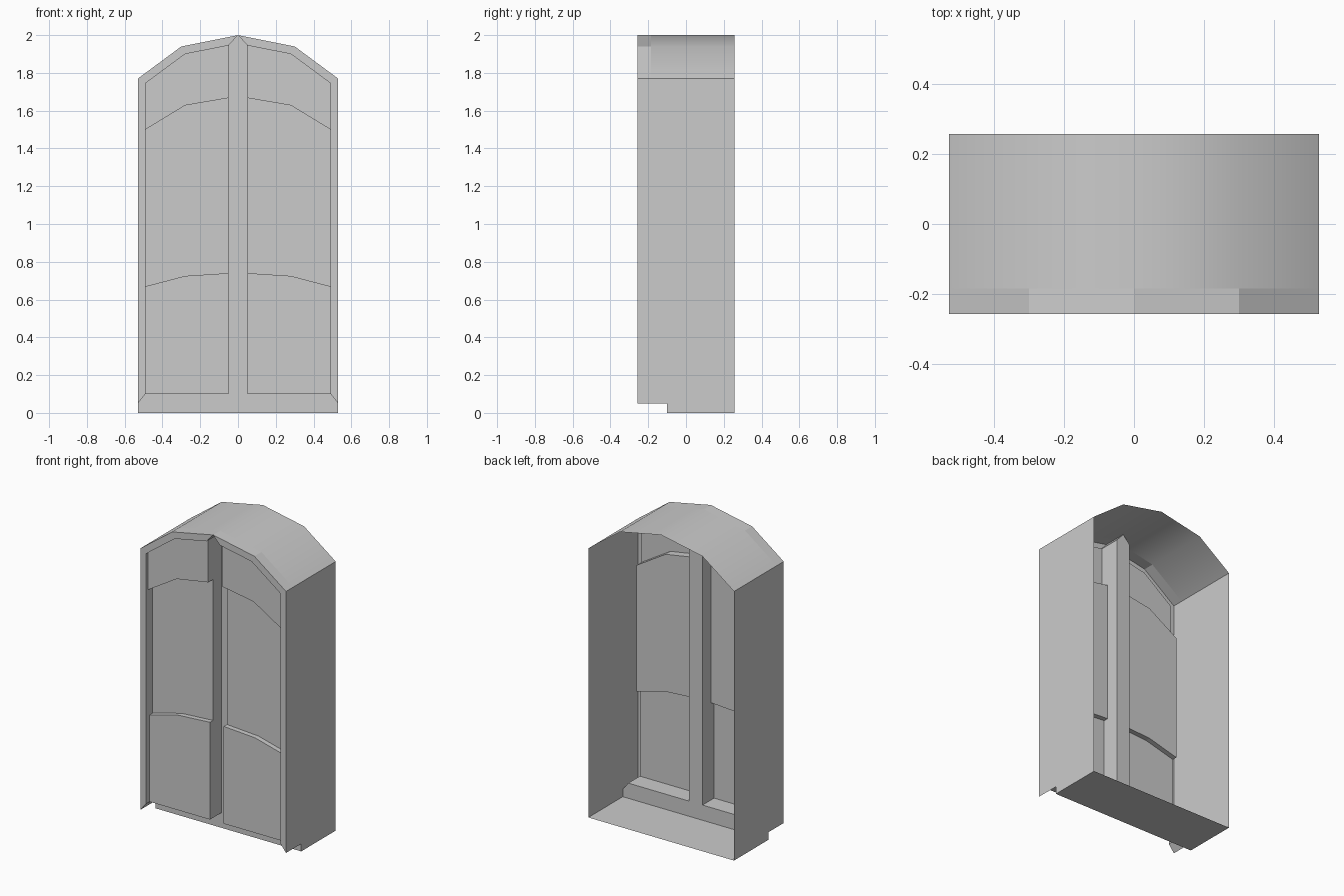
import bpy
import bmesh
import math
from mathutils import Vector

cube = bpy.data.objects.get("Cube")
if cube:
    bpy.data.objects.remove(cube, do_unlink=True)

grey = bpy.data.materials.new("light grey")
grey.use_nodes = True
grey.diffuse_color = (0.6, 0.6, 0.6, 1)
grey.node_tree.nodes["Principled BSDF"].inputs["Base Color"].default_value = (0.6, 0.6, 0.6, 1)

# Depth levels
FRONT, RIM, BOARD, BACK = -0.258, -0.185, -0.1, 0.258
LEFT, RIGHT, UP, DOWN, FORWARD = (Vector(v) for v in (
    (1, 0, 0), (-1, 0, 0), (0, 0, 1), (0, 0, -1), (0, -1, 0)))

# Half outlines as (x, z), from the crown down to the foot
CROWN = [(0, 2), (0.3, 1.94), (0.53, 1.77)]
INNER = [(0.05, 1.945), (0.28, 1.9), (0.49, 1.745)]
RAIL_TOP = [(0.05, 1.667), (0.28, 1.628), (0.49, 1.5)]
RAIL_LOW = [(0.05, 0.74), (0.28, 0.725), (0.49, 0.67)]
SILL = [(0.05, 0.1), (0.28, 0.1), (0.49, 0.1)]
FOOT = (0.53, 0.05)


def face(bm, points, facing, smooth=False):
    """Add one face, turned towards the given direction."""
    f = bm.faces.new([bm.verts.new(p) for p in points])
    f.normal_update()
    if f.normal.dot(facing) < 0:
        f.normal_flip()
    f.smooth = smooth


def flat(bm, outline, y, facing=FORWARD):
    """Fill an (x, z) outline at one depth."""
    face(bm, [(x, y, z) for x, z in outline], facing)


def strip(bm, path, y0, y1, facing, smooth=False):
    """Sweep an (x, z) path from one depth to another."""
    for (xa, za), (xb, zb) in zip(path, path[1:]):
        face(bm, [(xa, y0, za), (xb, y0, zb), (xb, y1, zb), (xa, y1, za)], facing, smooth)


def band(bm, upper, lower, y):
    """Fill between two matching paths at one depth."""
    for i in range(len(upper) - 1):
        flat(bm, [upper[i], upper[i + 1], lower[i + 1], lower[i]], y)


def side(path, s):
    return [(x * s, z) for x, z in path]


def finish(bm, name):
    bmesh.ops.remove_doubles(bm, verts=bm.verts, dist=0.0005)
    mesh = bpy.data.meshes.new(name)
    bm.to_mesh(mesh)
    bm.free()
    mesh.materials.append(grey)
    obj = bpy.data.objects.new(name, mesh)
    bpy.context.collection.objects.link(obj)


# Arched roof: softly shaded behind a faceted front rim
arch = side(CROWN[:0:-1], -1) + CROWN
bm = bmesh.new()
strip(bm, arch, RIM, BACK, UP, smooth=True)
finish(bm, "arched_roof")
bm = bmesh.new()
strip(bm, arch, FRONT, RIM, UP)
finish(bm, "roof_rim")

# Side walls with a toe notch at the front
for s, name in ((1, "left_wall"), (-1, "right_wall")):
    bm = bmesh.new()
    wall = [(BACK, 0), (BACK, 1.77), (FRONT, 1.77), (FRONT, 0.05), (BOARD, 0.05), (BOARD, 0)]
    face(bm, [(0.53 * s, y, z) for y, z in wall], LEFT * s)
    finish(bm, name)

# Floor
bm = bmesh.new()
strip(bm, [(-0.53, 0), (0.53, 0)], BOARD, BACK, DOWN)
finish(bm, "floor")

# Kick board and centre post, both set back
bm = bmesh.new()
flat(bm, [(-0.53, 0), (0.53, 0), FOOT, SILL[-1], (-0.49, 0.1), (-0.53, 0.05)], BOARD)
finish(bm, "kick_board")
bm = bmesh.new()
flat(bm, [SILL[0], INNER[0], CROWN[0], (-0.05, 1.945), (-0.05, 0.1)], BOARD)
finish(bm, "centre_post")

# Per side: front frame, and a door leaf of three stepped panels
for s, label in ((1, "left"), (-1, "right")):
    bm = bmesh.new()
    band(bm, side(CROWN + [FOOT], s), side(INNER + [SILL[-1]], s), FRONT)
    strip(bm, side([CROWN[0], INNER[0]], s), FRONT, BOARD, DOWN)
    strip(bm, side([FOOT, SILL[-1]], s), FRONT, BOARD, DOWN)
    finish(bm, label + "_frame")

    bm = bmesh.new()
    levels = [INNER, RAIL_TOP, RAIL_LOW, SILL]
    depths = [-0.238, -0.187, -0.22]
    for upper, lower, y in zip(levels, levels[1:], depths):
        band(bm, side(upper, s), side(lower, s), y)
        strip(bm, side([upper[-1], lower[-1]], s), FRONT, y, RIGHT * s)
        strip(bm, side([upper[0], lower[0]], s), y, BOARD, RIGHT * s)
    # Ledges joining the panel depths
    stops = [FRONT] + depths + [BOARD]
    for path, y0, y1, facing in zip(levels, stops, stops[1:], (DOWN, DOWN, UP, DOWN)):
        strip(bm, side(path, s), y0, y1, facing)
    finish(bm, label + "_door_panels")
